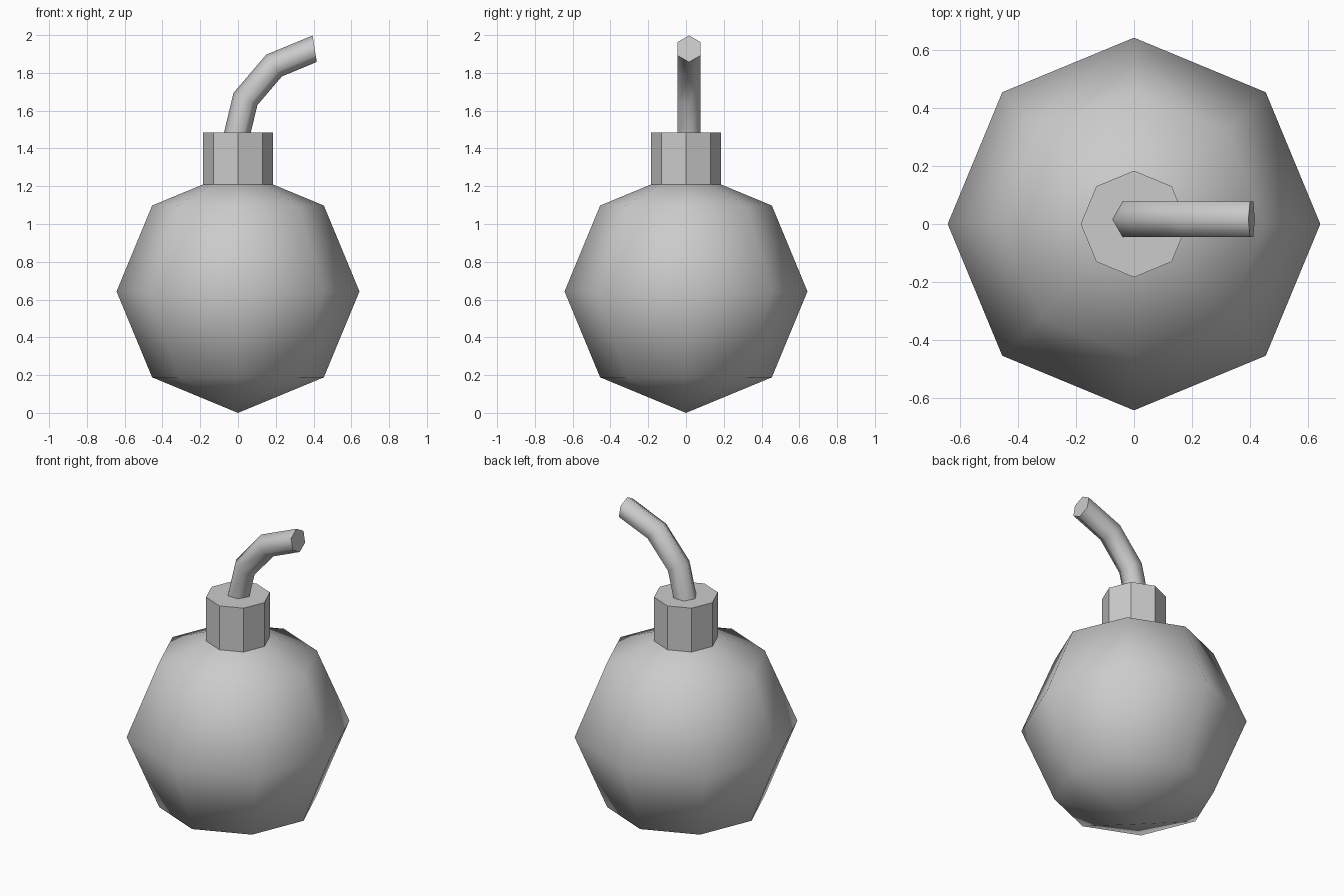
import bpy
import bmesh
import math
from mathutils import Matrix, Vector

default_cube = bpy.data.objects.get("Cube")
if default_cube:
    bpy.data.objects.remove(default_cube, do_unlink=True)

# Single plain grey
grey = bpy.data.materials.new("plain_grey")
grey.use_nodes = True
colour = (0.6, 0.6, 0.6, 1)
grey.diffuse_color = colour
grey.node_tree.nodes["Principled BSDF"].inputs["Base Color"].default_value = colour


def add_part(name, bm, smooth_angle=None):
    """Turn a bmesh into an object, smooth below the given angle."""
    bmesh.ops.recalc_face_normals(bm, faces=bm.faces)
    mesh = bpy.data.meshes.new(name)
    bm.to_mesh(mesh)
    bm.free()
    mesh.materials.append(grey)
    part = bpy.data.objects.new(name, mesh)
    bpy.context.collection.objects.link(part)
    if smooth_angle:
        bpy.ops.object.select_all(action="DESELECT")
        part.select_set(True)
        bpy.context.view_layer.objects.active = part
        bpy.ops.object.shade_smooth_by_angle(angle=math.radians(smooth_angle))
    return part


# Round body: coarse, smooth-shaded sphere
RADIUS = 0.643
bm = bmesh.new()
bmesh.ops.create_uvsphere(bm, u_segments=8, v_segments=4, radius=RADIUS,
                          matrix=Matrix.Translation((0, 0, RADIUS)))
add_part("body", bm, 80)

# Neck: flat-sided octagonal collar sunk into the body
NECK_BOTTOM, NECK_TOP = 1.16, 1.485
bm = bmesh.new()
bmesh.ops.create_cone(bm, cap_ends=True, segments=8, radius1=0.184, radius2=0.184,
                      depth=NECK_TOP - NECK_BOTTOM,
                      matrix=Matrix.Translation((0, 0, (NECK_BOTTOM + NECK_TOP) / 2)))
add_part("neck", bm)

# Fuse: hexagon swept in three steps along an arc towards +x
pivot = Vector((0.484, 0.016, 1.435))
ARC_RADIUS = 0.499
bm = bmesh.new()
bmesh.ops.create_circle(bm, cap_ends=True, segments=6, radius=0.071,
                        matrix=Matrix.Translation(pivot - Vector((ARC_RADIUS, 0, 0)))
                        @ Matrix.Rotation(math.radians(90), 4, "Z"))
start = bm.faces[:] if bm.faces else []
bmesh.ops.spin(bm, geom=start + bm.edges[:] + bm.verts[:], cent=pivot,
               axis=(0, 1, 0), angle=math.radians(81), steps=3)
# Close the hidden starting end if the sweep left it open
rim = [edge for edge in bm.edges if edge.is_boundary]
if rim:
    bmesh.ops.holes_fill(bm, edges=rim, sides=6)
add_part("fuse", bm, 70)
